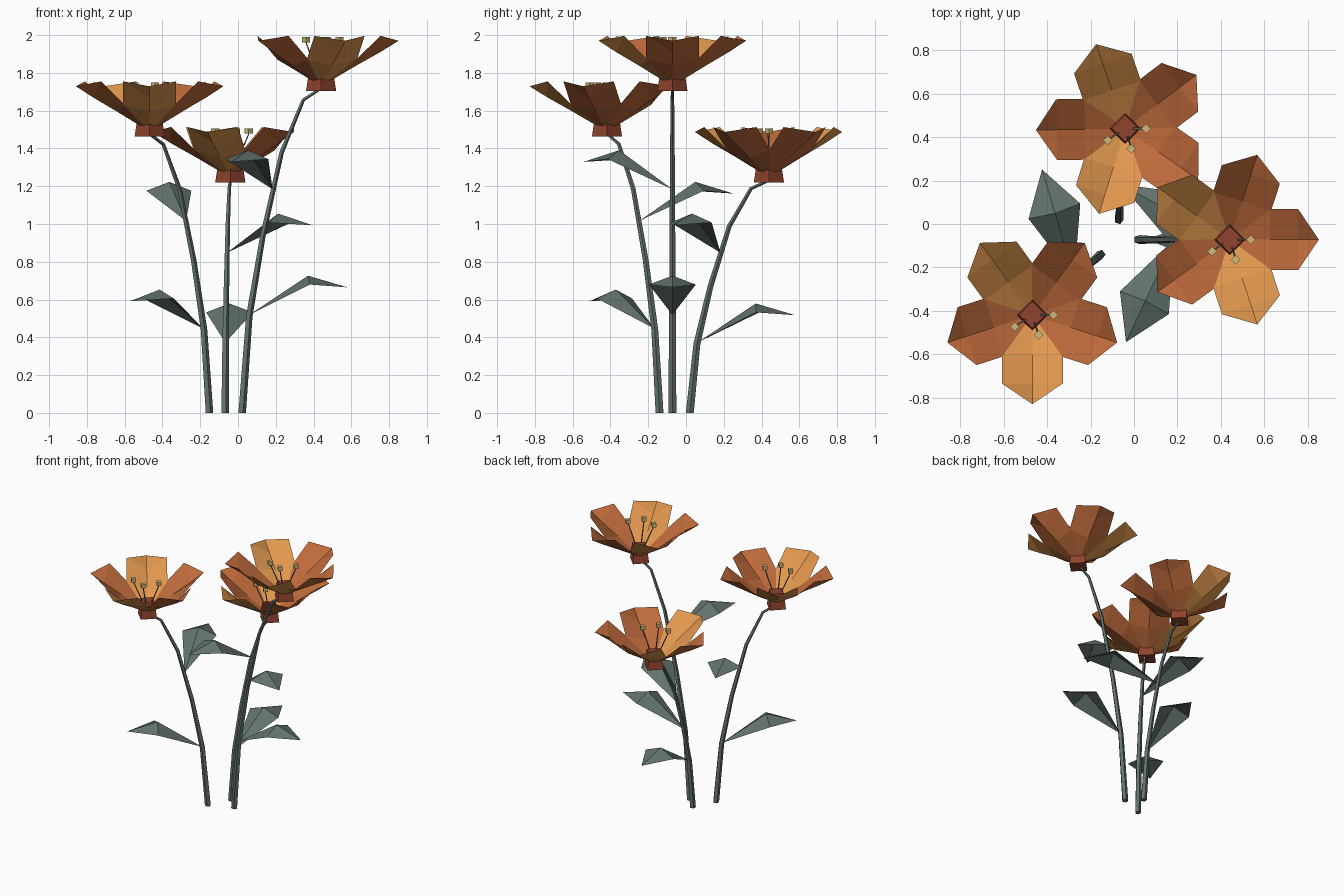
import bpy, math
from mathutils import Vector, Matrix

if "Cube" in bpy.data.objects:
    bpy.data.objects.remove(bpy.data.objects["Cube"])


def material(name, rgb):
    m = bpy.data.materials.new(name)
    lin = [((c / 255 + 0.055) / 1.055) ** 2.4 for c in rgb]
    m.diffuse_color = (*lin, 1)
    m.use_nodes = True
    m.node_tree.nodes["Principled BSDF"].inputs["Base Color"].default_value = m.diffuse_color
    return m


GREEN = material("grey_green", (99, 115, 109))
AMBER = material("amber", (224, 151, 78))
ORANGE = material("burnt_orange", (190, 106, 59))
RED = material("brick_red", (146, 68, 47))
TAN = material("pollen_tan", (208, 184, 120))


def add_mesh(name, verts, faces, mat, matrix=Matrix()):
    me = bpy.data.meshes.new(name)
    me.from_pydata([matrix @ Vector(v) for v in verts], [], faces)
    me.materials.append(mat)
    ob = bpy.data.objects.new(name, me)
    bpy.context.collection.objects.link(ob)
    return ob


def tube(name, path, radii, sides, mat):
    """Tapered faceted tube along a path, capped at both ends."""
    path = [Vector(p) for p in path]
    n = len(path)
    verts, faces = [], []
    for i, p in enumerate(path):
        t = (path[min(i + 1, n - 1)] - path[max(i - 1, 0)]).normalized()
        if i == 0 and p.z < 0.001:
            t = Vector((0, 0, 1))
        q = Vector((0, 0, 1)).rotation_difference(t)
        for k in range(sides):
            a = 2 * math.pi * k / sides
            verts.append(p + q @ Vector((math.cos(a), math.sin(a), 0)) * radii[i])
    for i in range(n - 1):
        for k in range(sides):
            j = (k + 1) % sides
            faces.append((i * sides + k, i * sides + j,
                          (i + 1) * sides + j, (i + 1) * sides + k))
    faces.append(tuple(reversed(range(sides))))
    faces.append(tuple(range((n - 1) * sides, n * sides)))
    return add_mesh(name, verts, faces, mat)


def turned(pos, deg):
    return Matrix.Translation(pos) @ Matrix.Rotation(math.radians(deg), 4, 'Z')


def polar(r, deg, z):
    a = math.radians(deg)
    return Vector((r * math.cos(a), r * math.sin(a), z))


def leaf(name, pos, deg):
    # Roof-folded leaf rising to a ridge and bending down to the tip
    verts = [(0, 0, 0), (0.32, 0.124, 0.16), (0.31, 0, 0.207),
             (0.32, -0.124, 0.16), (0.52, 0, 0.145)]
    faces = [(0, 2, 1), (0, 3, 2), (1, 2, 4), (2, 3, 4)]
    add_mesh(name, verts, faces, GREEN, turned(pos, deg))


def petal(name, pos, deg, mat):
    # Cupped petal: rows of (radius, half width, middle z, side z), then the tip
    rows = [(0.04, 0.03, 0.05, 0.058), (0.185, 0.14, 0.135, 0.168),
            (0.315, 0.14, 0.208, 0.293)]
    verts, faces = [], []
    for r, w, zm, zs in rows:
        verts += [(r, w, zs), (r, 0, zm), (r, -w, zs)]
    verts.append((0.41, 0, 0.267))
    for i in (0, 3):
        faces += [(i, i + 1, i + 4, i + 3), (i + 1, i + 2, i + 5, i + 4)]
    faces += [(6, 7, 9), (7, 8, 9)]
    add_mesh(name, verts, faces, mat, turned(pos, deg))


def flower(tag, base, deg, height, spin):
    base = Vector(base)
    # Stem bending outwards
    profile = [(0, 0), (0.038, 0.3), (0.11, 0.55), (0.21, 0.81),
               (0.325, 0.973), (0.42, 1.01)]
    path = [base + polar(r, deg, f * height) for r, f in profile]
    tube("stem_" + tag, path, [0.022, 0.019, 0.016, 0.013, 0.01, 0.008], 5, GREEN)
    # Two leaves
    leaf("lower_leaf_" + tag, base + polar(0.04, deg, 0.305 * height), deg)
    leaf("upper_leaf_" + tag, base + polar(0.163, deg, 0.695 * height), deg + 245)
    # Square flower base
    head = base + polar(0.42, deg, height)
    up = Vector((0, 0, 1))
    tube("flower_base_" + tag, [head, head + up * 0.118], [0.08, 0.062], 4, RED)
    # Five petals in two colours
    for i in range(5):
        petal(f"petal_{tag}_{i}", head, spin + 72 * i, AMBER if i in (2, 4) else ORANGE)
    # Three stamens with pollen tips
    for a in (0, 214, 287):
        tip = head + polar(0.097, a, 0.258)
        tube(f"filament_{tag}", [head + polar(0.03, a, 0.1), tip], [0.005, 0.004], 3, GREEN)
        tube(f"pollen_tip_{tag}", [tip, tip + up * 0.028], [0.022, 0.022], 4, TAN)


flower("right", (0.02, -0.072, 0), 0, 1.703, 0)
flower("back", (-0.07, 0.02, 0), 86, 1.22, -35)
flower("left", (-0.153, -0.14, 0), 221.5, 1.462, -18)
